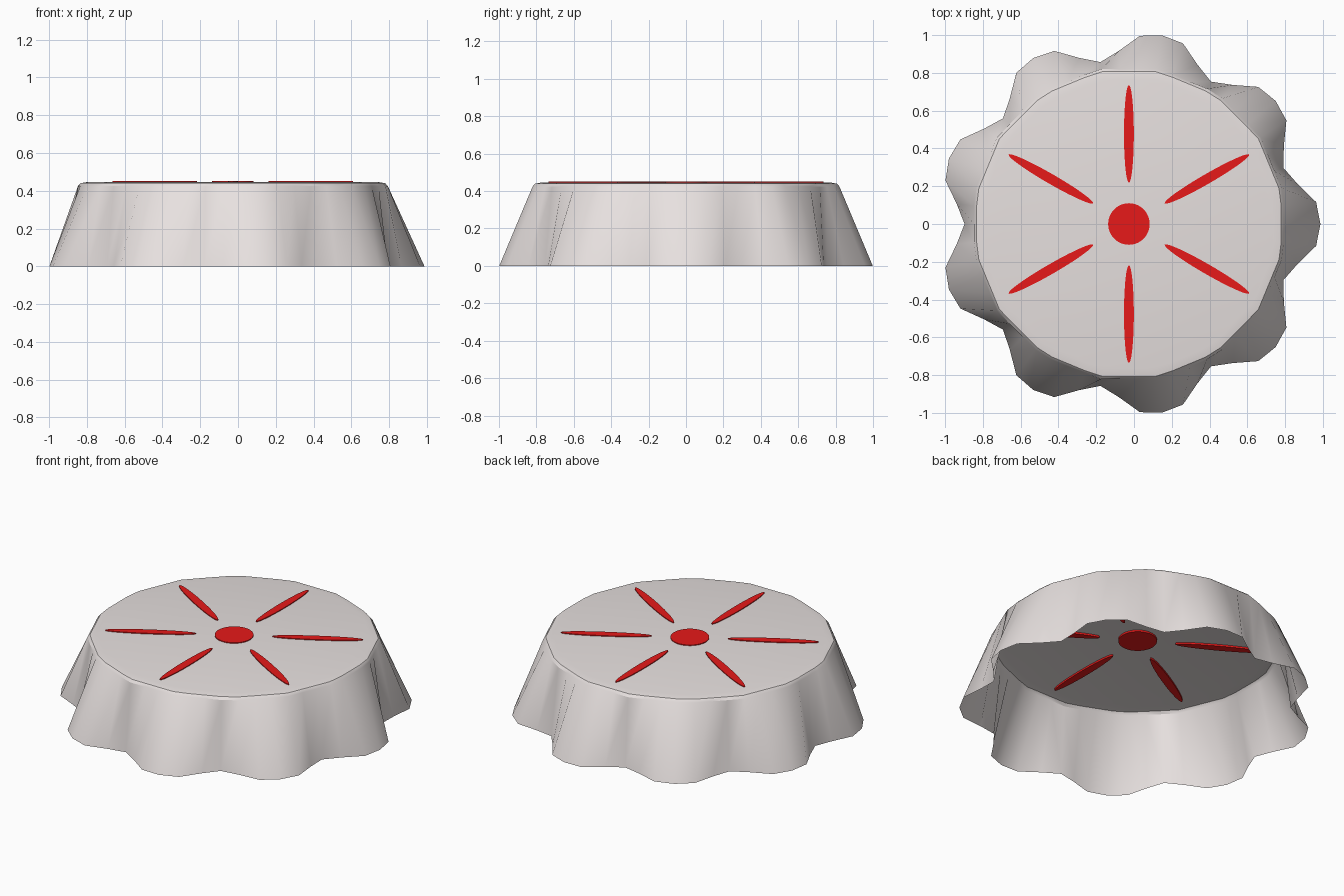
import bpy, bmesh, math
from mathutils import Matrix

if "Cube" in bpy.data.objects:
    bpy.data.objects.remove(bpy.data.objects["Cube"])

CX = -0.027          # axis of the cap (nine flutes make the bounds off-centre)
N = 54               # six points per flute, nine flutes
FLUTE = [1.014, 0.998, 0.918, 0.87, 0.918, 0.998]


def material(name, rgb):
    m = bpy.data.materials.new(name)
    m.diffuse_color = (*rgb, 1)
    m.use_nodes = True
    m.node_tree.nodes["Principled BSDF"].inputs["Base Color"].default_value = m.diffuse_color
    return m


def add_object(name, bm, mat):
    bmesh.ops.recalc_face_normals(bm, faces=bm.faces)
    me = bpy.data.meshes.new(name)
    bm.to_mesh(me)
    bm.free()
    ob = bpy.data.objects.new(name, me)
    bpy.context.collection.objects.link(ob)
    me.materials.append(mat)
    ob.location.x = CX
    bpy.context.view_layer.objects.active = ob
    ob.select_set(True)
    bpy.ops.object.shade_smooth_by_angle(angle=math.radians(35))
    ob.select_set(False)
    return ob


def polygon_radius(a, r, n=16):
    # radius of a regular n-gon (flat side facing +x) in direction a
    step = 2 * math.pi / n
    d = (a + step / 2) % step - step / 2
    return r * math.cos(step / 2) / math.cos(d)


white = material("cap_white", (0.80, 0.75, 0.74))
red = material("print_red", (0.8, 0.01, 0.01))

# Cap shell: open underneath, fluted skirt, rounded rim, flat top
bm = bmesh.new()
rings = []
for z, r in [(0, None), (0.425, 0.836), (0.44, 0.822), (0.447, 0.78)]:
    ring = []
    for i in range(N):
        a = 2 * math.pi * i / N
        rad = FLUTE[i % 6] if r is None else polygon_radius(a, r)
        ring.append(bm.verts.new((rad * math.cos(a), rad * math.sin(a), z)))
    rings.append(ring)
for lo, hi in zip(rings, rings[1:]):
    for i in range(N):
        j = (i + 1) % N
        bm.faces.new((lo[i], lo[j], hi[j], hi[i]))
bm.faces.new(rings[-1])
add_object("cap_shell", bm, white)


# Red inlays: flat elliptical discs passing through the top
def inlay(name, dist, half_len, half_wid, angle):
    bm = bmesh.new()
    bmesh.ops.create_cone(bm, cap_ends=True, segments=40, radius1=1, radius2=1, depth=0.016)
    m = (Matrix.Rotation(angle, 4, 'Z') @ Matrix.Translation((dist, 0, 0.444))
         @ Matrix.Diagonal((half_len, half_wid, 1, 1)))
    bmesh.ops.transform(bm, matrix=m, verts=bm.verts)
    add_object(name, bm, red)


inlay("centre_dot", 0, 0.11, 0.11, 0)
for k in range(6):
    inlay(f"petal_{k + 1}", 0.477, 0.258, 0.026, math.radians(30 + 60 * k))
